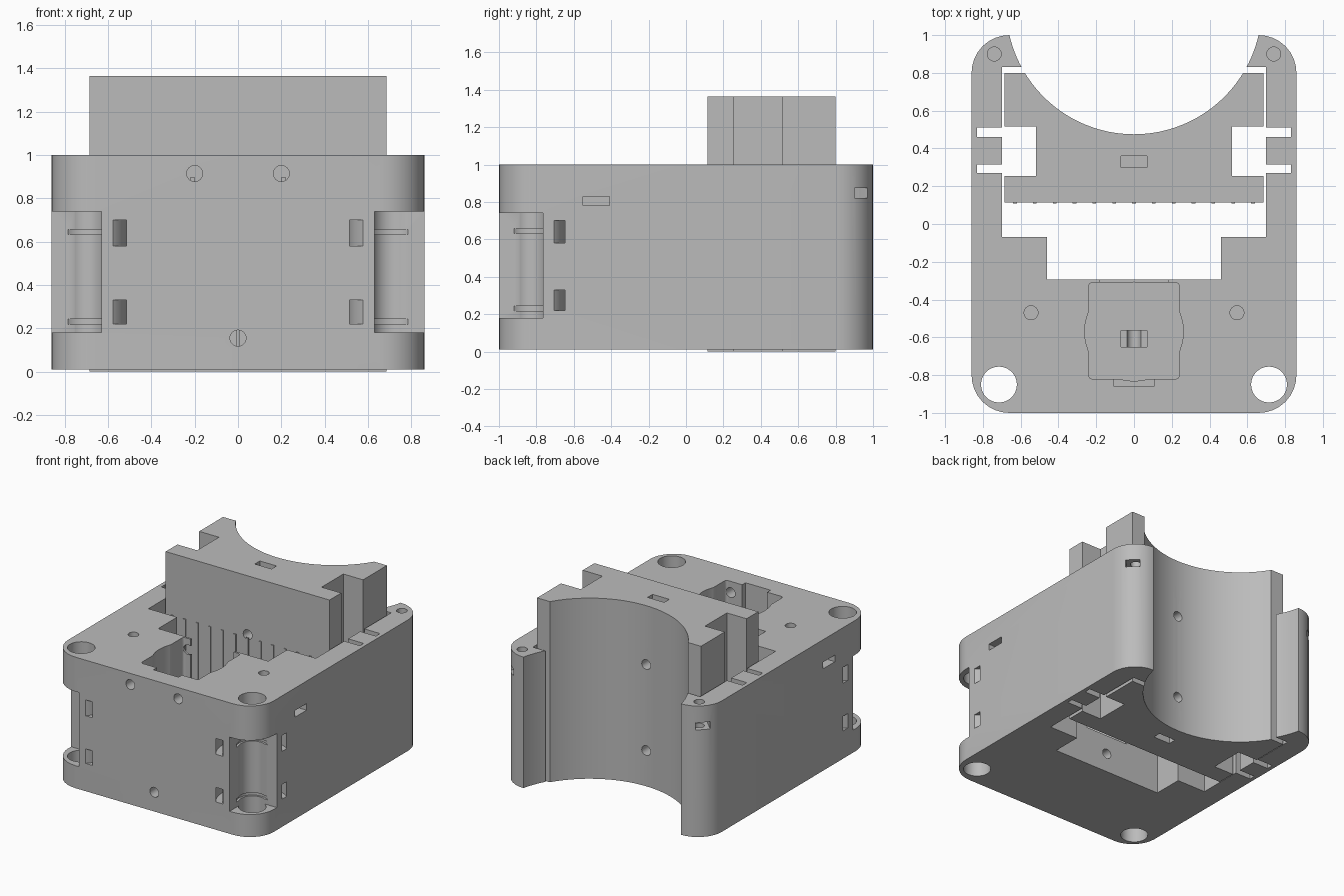
import bpy, bmesh, math
from mathutils import Matrix

cube = bpy.data.objects.get("Cube")
if cube:
    bpy.data.objects.remove(cube)

grey = bpy.data.materials.new("plain_grey")
grey.use_nodes = True
GREY = (0.5, 0.5, 0.5, 1)
grey.diffuse_color = GREY
grey.node_tree.nodes["Principled BSDF"].inputs["Base Color"].default_value = GREY


def make(name, bm):
    bmesh.ops.recalc_face_normals(bm, faces=bm.faces)
    mesh = bpy.data.meshes.new(name)
    bm.to_mesh(mesh)
    bm.free()
    mesh.materials.append(grey)
    ob = bpy.data.objects.new(name, mesh)
    bpy.context.collection.objects.link(ob)
    return ob


def box(x, y, z, name="cutter", turn=0, radius=0):
    """Box from three (low, high) ranges, optionally turned or with round upright edges."""
    bm = bmesh.new()
    bmesh.ops.create_cube(bm, size=1)
    size = [r[1] - r[0] for r in (x, y, z)]
    mid = [(r[0] + r[1]) / 2 for r in (x, y, z)]
    mat = Matrix.Translation(mid) @ Matrix.Rotation(turn, 4, "Z") @ Matrix.Diagonal((*size, 1))
    bm.transform(mat)
    if radius:
        upright = [e for e in bm.edges if abs(e.verts[0].co.z - e.verts[1].co.z) > 0.01]
        bmesh.ops.bevel(bm, geom=upright, offset=radius, segments=8, profile=0.5, affect="EDGES")
    return make(name, bm)


def rod(at, r, length, axis="Z", segs=32):
    """Cylinder centred on a point."""
    bm = bmesh.new()
    bmesh.ops.create_cone(bm, cap_ends=True, segments=segs, radius1=r, radius2=r, depth=length)
    if axis == "Y":
        bm.transform(Matrix.Rotation(math.pi / 2, 4, "X"))
    bm.transform(Matrix.Translation(at))
    return make("cutter", bm)


def ring(at, r_in, r_out, height, segs=40):
    """Flat-sided ring, used for the strap channels."""
    bm = bmesh.new()
    prof = [(r_in, -height / 2), (r_out, -height / 2), (r_out, height / 2), (r_in, height / 2)]
    loops = []
    for i in range(segs):
        a = 2 * math.pi * i / segs
        loops.append([bm.verts.new((at[0] + r * math.cos(a), at[1] + r * math.sin(a), at[2] + h))
                      for r, h in prof])
    for i in range(segs):
        p, q = loops[i], loops[(i + 1) % segs]
        for j in range(4):
            k = (j + 1) % 4
            bm.faces.new((p[j], q[j], q[k], p[k]))
    return make("cutter", bm)


def cut(target, *cutters):
    for c in cutters:
        c.hide_render = True
        mod = target.modifiers.new("cut", "BOOLEAN")
        mod.operation, mod.solver, mod.object = "DIFFERENCE", "EXACT", c
        bpy.context.view_layer.objects.active = target
        bpy.ops.object.modifier_apply(modifier=mod.name)
        bpy.data.objects.remove(c)


def span(side, low, high):
    return tuple(sorted((side * low, side * high)))


ALL = (-0.5, 2)
HOLE = 0.037
ARC = ((0, 1.152, 0.6), 0.677, 3.2, "Z", 96)

# Housing with rounded corners, open middle and round back
body = box((-0.86, 0.86), (-1, 1), (0.01, 1), "housing", radius=0.2)
cut(body,
    box((-0.7, 0.7), (-0.07, 0.83), ALL),
    box((-0.46, 0.46), (-0.295, 0.1), ALL),
    rod(*ARC))

# Motor pocket, open at the top and towards the middle
cut(body,
    box((-0.24, 0.24), (-0.82, -0.31), (0.26, 1.5), radius=0.02),
    rod((0, -0.57, 0.88), 0.262, 1.242),
    box((-0.105, 0.105), (-0.86, -0.7), (0.5, 1.51)),
    box((-0.18, 0.18), (-0.4, -0.2), (0.3, 1.52)),
    box((-0.07, 0.07), (-0.65, -0.565), (0.15, 0.4)))

# Screw holes in the front wall
for x, z in ((-0.2, 0.915), (0.2, 0.915), (0, 0.155)):
    cut(body, rod((x, -0.65, z), HOLE, 0.9, "Y", 24))

for s in (-1, 1):
    # Corner bore with its open notch and strap channels
    bore = (s * 0.715, -0.85)
    cut(body,
        rod((*bore, 0.5), 0.095, 2),
        box(span(s, 0.63, 1.2), (-1.3, -0.765), (0.18, 0.74), radius=0.1),
        ring((*bore, 0.275), 0.205, 0.25, 0.11),
        ring((*bore, 0.64), 0.205, 0.25, 0.12))
    for z in (0.23, 0.645):
        cut(body, rod((*bore, z), 0.11, 0.025))
    # Guide slots, side strap slot, top screws and back nut traps
    cut(body,
        box(span(s, 0.6, 0.83), (0.27, 0.315), ALL),
        box(span(s, 0.6, 0.83), (0.46, 0.51), ALL),
        box(span(s, 0.7, 1), (-0.55, -0.41), (0.78, 0.83)),
        rod((s * 0.545, -0.47, 0.9), HOLE, 0.6, "Z", 24),
        rod((s * 0.74, 0.9, 0.9), HOLE, 0.6, "Z", 24),
        box(span(s, 0.68, 0.92), (0.89, 0.99), (0.82, 0.875), turn=s * math.pi / 4))

# Sliding clamp block with side notches and round back
block = box((-0.685, 0.685), (0.115, 0.8), (0, 1.365), "clamp_block")
cut(block,
    rod(*ARC),
    box((-0.07, 0.07), (0.3, 0.36), (1.2, 1.6)),
    box((-0.07, 0.07), (0.3, 0.36), (-0.2, 0.15)))
for s in (-1, 1):
    cut(block, box(span(s, 0.52, 0.9), (0.255, 0.515), ALL))
for z in (0.27, 0.92):
    cut(block, rod((0, 0.4, z), HOLE, 0.9, "Y", 24))

# Thin upright ribs on the hidden face of the block
for i in range(13):
    x = (i - 6) * 0.105
    box((x - 0.01, x + 0.01), (0.108, 0.116), (0.05, 0.9), "rib")

# Smooth shading with crisp edges
bpy.ops.object.select_all(action="DESELECT")
for ob in (body, block):
    ob.select_set(True)
    bpy.context.view_layer.objects.active = ob
bpy.ops.object.shade_smooth_by_angle(angle=math.radians(30))
